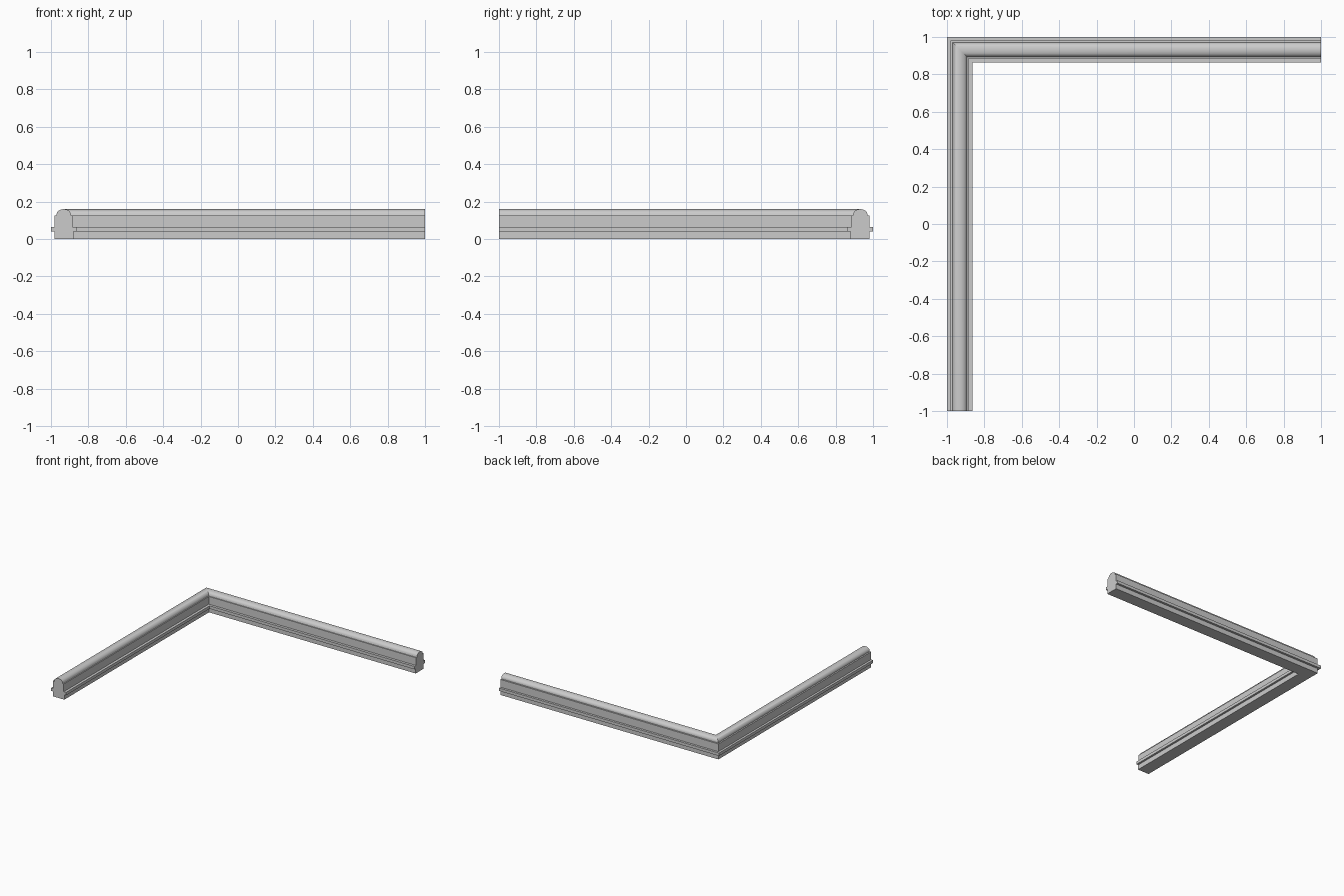
import bpy, bmesh, math

if "Cube" in bpy.data.objects:
    bpy.data.objects.remove(bpy.data.objects["Cube"])

# Cross-section: (inset from the outer edge, height)
profile = [(0.018, 0.0), (0.018, 0.04), (0.0, 0.04), (0.0, 0.064),
           (0.018, 0.064), (0.018, 0.127), (0.03, 0.127)]
# Rounded cap
for i in range(13):
    a = math.pi * (1 - i / 12)
    profile.append((0.068 + 0.038 * math.cos(a), 0.132 + 0.028 * math.sin(a)))
# Inner side with ledge
profile += [(0.108, 0.127), (0.116, 0.127), (0.116, 0.064), (0.137, 0.064),
            (0.137, 0.04), (0.121, 0.04), (0.121, 0.0)]

# Sweep along the two arms with a mitred corner
bm = bmesh.new()
rings = [
    [bm.verts.new((-1 + d, -1, z)) for d, z in profile],
    [bm.verts.new((-1 + d, 1 - d, z)) for d, z in profile],
    [bm.verts.new((1, 1 - d, z)) for d, z in profile],
]
n = len(profile)
for a, b in zip(rings, rings[1:]):
    for i in range(n):
        j = (i + 1) % n
        bm.faces.new((a[i], a[j], b[j], b[i]))

# End caps
bm.faces.new(rings[0])
bm.faces.new(rings[-1])
bmesh.ops.recalc_face_normals(bm, faces=bm.faces[:])

mesh = bpy.data.meshes.new("corner_moulding")
bm.to_mesh(mesh)
bm.free()
obj = bpy.data.objects.new("corner_moulding", mesh)
bpy.context.collection.objects.link(obj)
bpy.context.view_layer.objects.active = obj
obj.select_set(True)
bpy.ops.object.shade_smooth_by_angle(angle=math.radians(32))
